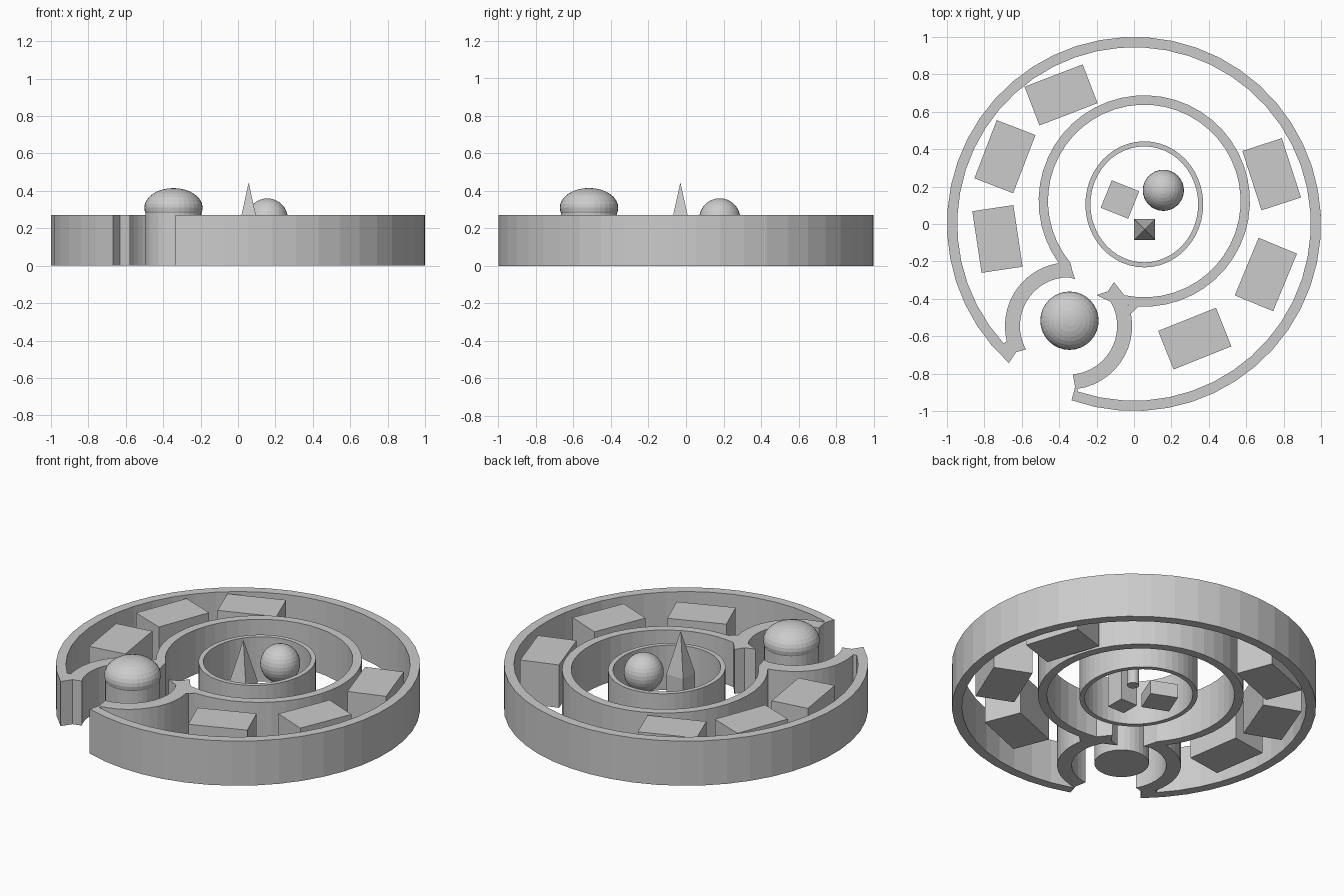
import bpy, bmesh, math
from mathutils import Matrix, Vector

if "Cube" in bpy.data.objects:
    bpy.data.objects.remove(bpy.data.objects["Cube"])

WALL_H = 0.27


def arc(cx, cy, rx, a0, a1, ry=None, step=7.5):
    """Points on an arc from a0 to a1 degrees."""
    ry = ry or rx
    n = max(2, round(abs(a1 - a0) / step))
    pts = []
    for i in range(n + 1):
        a = math.radians(a0 + (a1 - a0) * i / n)
        pts.append((cx + rx * math.cos(a), cy + ry * math.sin(a)))
    return pts


def extruded(name, loops, height):
    """Solid wall from closed outlines (inner outlines become holes)."""
    cu = bpy.data.curves.new(name + "_outline", 'CURVE')
    cu.dimensions = '2D'
    cu.fill_mode = 'BOTH'
    cu.extrude = height / 2
    for pts in loops:
        sp = cu.splines.new('POLY')
        sp.points.add(len(pts) - 1)
        for p, (x, y) in zip(sp.points, pts):
            p.co = (x, y, 0, 1)
        sp.use_cyclic_u = True
    tmp = bpy.data.objects.new(name + "_tmp", cu)
    bpy.context.collection.objects.link(tmp)
    dg = bpy.context.evaluated_depsgraph_get()
    me = bpy.data.meshes.new_from_object(tmp.evaluated_get(dg))
    bpy.data.objects.remove(tmp)
    me.transform(Matrix.Translation((0, 0, height / 2)))
    bm = bmesh.new()
    bm.from_mesh(me)
    bmesh.ops.remove_doubles(bm, verts=bm.verts, dist=1e-5)
    bmesh.ops.recalc_face_normals(bm, faces=bm.faces)
    for f in bm.faces:
        f.smooth = False
    bm.to_mesh(me)
    bm.free()
    ob = bpy.data.objects.new(name, me)
    bpy.context.collection.objects.link(ob)
    return ob


def block(name, x, y, sx, sy, height, angle):
    bpy.ops.mesh.primitive_cube_add(size=1, location=(x, y, height / 2),
                                    rotation=(0, 0, math.radians(angle)))
    ob = bpy.context.object
    ob.name = name
    ob.scale = (sx, sy, height)
    return ob


def post(name, x, y, r, height):
    bpy.ops.mesh.primitive_cylinder_add(vertices=32, radius=r, depth=height,
                                        location=(x, y, height / 2))
    bpy.context.object.name = name


def ball(name, x, y, z, r, rz):
    bpy.ops.mesh.primitive_uv_sphere_add(segments=32, ring_count=16, radius=1,
                                         location=(x, y, z))
    bpy.context.object.name = name
    bpy.context.object.scale = (r, r, rz)


# Continuous rampart: outer ring, curved gate walls and middle ring
gx, gy = -0.35, -0.545
mx, my = 0.055, 0.123
outside = (arc(0, 0, 1.0, -109.5, 228)
           + [(-0.63, -0.685)]
           + arc(gx, gy, 0.26, 209, 90)
           + [(-0.315, -0.295), (-0.33, -0.25)]
           + arc(mx, my, 0.515, 220, -102)
           + [(-0.107, -0.31), (-0.14, -0.36), (-0.20, -0.38)]
           + arc(gx, gy, 0.26, 29.6, -85)
           + [(-0.315, -0.87)])
inside = (arc(0, 0, 0.945, -108.6, 222.4)
          + arc(gx, gy, 0.34, 194, 100)
          + arc(mx, my, 0.565, 216, -100.7)
          + arc(gx, gy, 0.34, 19, -82))
extruded("rampart_wall", [outside, inside], WALL_H)

# Inner ring wall, slightly oval
extruded("inner_wall", [arc(0.055, 0.105, 0.315, 0, 352.5, 0.337),
                        arc(0.055, 0.105, 0.288, 0, 352.5, 0.31)], WALL_H)

# Buildings between the two ring walls: centre and heading of the long side
buildings = [(-0.39, 0.69, 21), (-0.69, 0.36, 69), (-0.73, -0.08, -81.5),
             (0.736, 0.266, -72), (0.705, -0.27, 67.5), (0.325, -0.613, 21.8)]
for i, (x, y, a) in enumerate(buildings):
    block(f"building_{i + 1}", x, y, 0.333, 0.222, 0.26, a)

# Small hut in the middle yard
block("hut", -0.075, 0.131, 0.158, 0.158, 0.085, -22)

# Spire: square shaft with a pyramid roof
sx, sy, h = 0.057, -0.03, 0.19
block("spire_shaft", sx, sy, 0.112, 0.112, h, 0)
bpy.ops.mesh.primitive_cone_add(vertices=4, radius1=0.056 * math.sqrt(2), radius2=0,
                                depth=0.445 - h, location=(sx, sy, (0.445 + h) / 2),
                                rotation=(0, 0, math.pi / 4))
bpy.context.object.name = "spire_roof"

# Round tank on a thin stem
post("tank_stem", 0.157, 0.18, 0.033, 0.2)
ball("tank", 0.157, 0.18, 0.25, 0.11, 0.11)

# Domed gate tower
post("gate_tower", -0.345, -0.517, 0.15, 0.31)
ball("gate_dome", -0.345, -0.517, 0.31, 0.156, 0.105)
